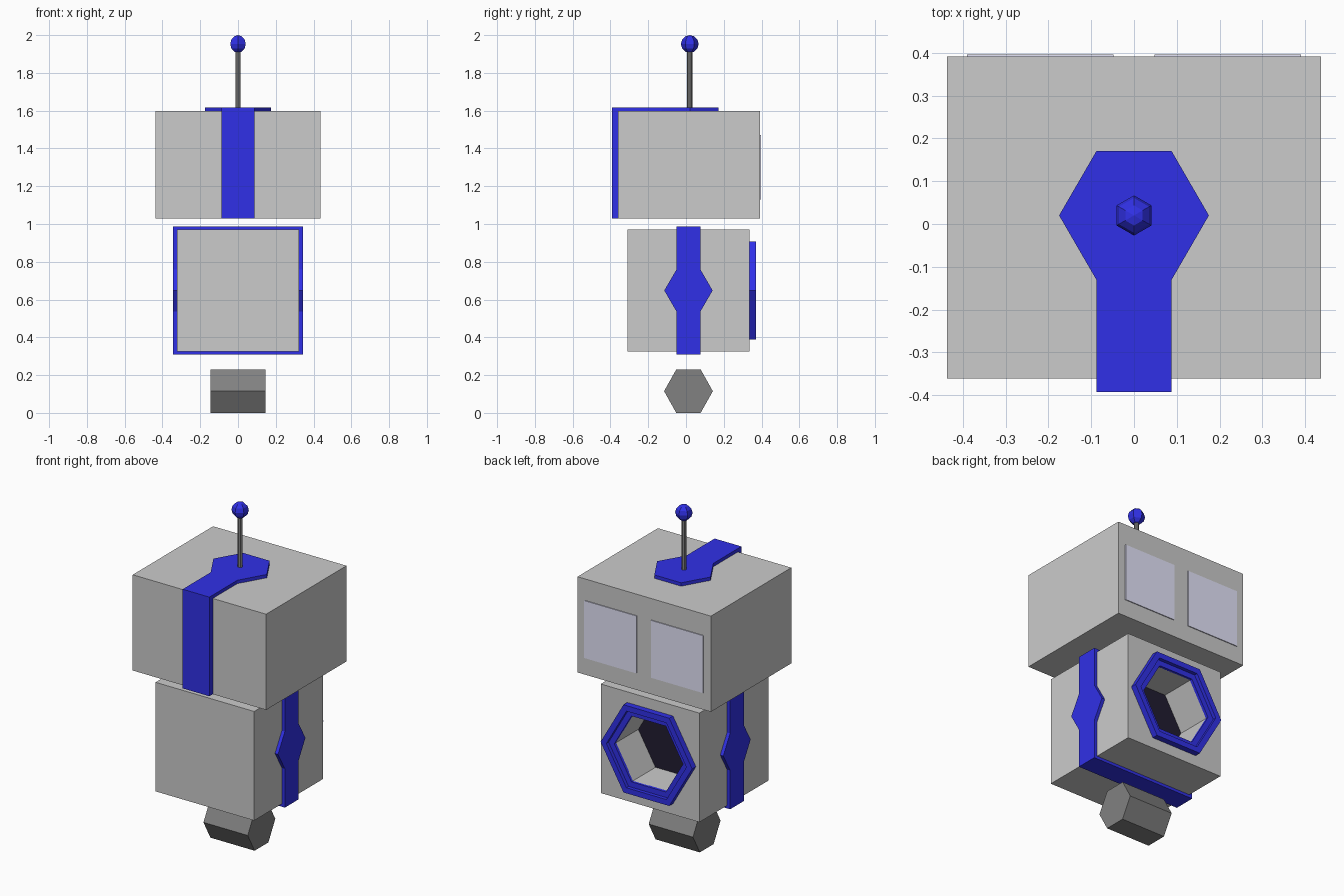
import bpy, bmesh
from math import cos, sin, pi

if "Cube" in bpy.data.objects:
    bpy.data.objects.remove(bpy.data.objects["Cube"])


def material(name, rgb):
    m = bpy.data.materials.new(name)
    m.diffuse_color = (*rgb, 1)
    m.use_nodes = True
    m.node_tree.nodes["Principled BSDF"].inputs["Base Color"].default_value = m.diffuse_color
    return m


BLUE = material("blue_trim", (0.03, 0.03, 0.8))
DARK = material("dark_grey", (0.22, 0.22, 0.22))
BLACK = material("black_panel", (0.015, 0.012, 0.03))
PALE = material("pale_glass", (0.78, 0.78, 0.95))


def finish(name, bm, mat):
    bmesh.ops.recalc_face_normals(bm, faces=bm.faces)
    me = bpy.data.meshes.new(name)
    bm.to_mesh(me)
    bm.free()
    ob = bpy.data.objects.new(name, me)
    bpy.context.collection.objects.link(ob)
    if mat:
        me.materials.append(mat)
    return ob


def prism(name, outline, axis, lo, hi, mat=None):
    """Extrude a 2D outline along an axis (x: yz outline, y: xz, z: xy)."""
    place = {"x": lambda a, b, t: (t, a, b),
             "y": lambda a, b, t: (a, t, b),
             "z": lambda a, b, t: (a, b, t)}[axis]
    bm = bmesh.new()
    ends = [[bm.verts.new(place(a, b, t)) for a, b in outline] for t in (lo, hi)]
    n = len(outline)
    for end in ends:
        bm.faces.new(end)
    for i in range(n):
        j = (i + 1) % n
        bm.faces.new((ends[0][i], ends[0][j], ends[1][j], ends[1][i]))
    return finish(name, bm, mat)


def box(name, x, y, z, mat=None):
    rect = [(x[0], y[0]), (x[1], y[0]), (x[1], y[1]), (x[0], y[1])]
    return prism(name, rect, "z", z[0], z[1], mat)


def ngon(r, ca, cb, n=6):
    return [(ca + r * cos(2 * pi * i / n), cb + r * sin(2 * pi * i / n)) for i in range(n)]


CY, CZ = 0.013, 0.648      # body centre

# Head with two pale eye panels on the back
box("head", (-0.437, 0.437), (-0.361, 0.391), (1.03, 1.597))
for s, side in ((-1, "left"), (1, "right")):
    box("eye_" + side, sorted((s * 0.048, s * 0.39)), (0.38, 0.396), (1.13, 1.47), PALE)

# Head trim: keyhole plate on top, strip down the front
keyhole = [(-0.0875, -0.393), (0.0875, -0.393), (0.0875, -0.131), (0.175, 0.02),
           (0.0875, 0.171), (-0.0875, 0.171), (-0.175, 0.02), (-0.0875, -0.131)]
prism("head_top_trim", keyhole, "z", 1.597, 1.617, BLUE)
box("head_front_trim", (-0.0875, 0.0875), (-0.393, -0.361), (1.03, 1.597), BLUE)

# Antenna with ball tip
prism("antenna_rod", ngon(0.014, 0, 0.02, 8), "z", 1.61, 1.93, DARK)
bm = bmesh.new()
bmesh.ops.create_uvsphere(bm, u_segments=6, v_segments=6, radius=0.047)
bmesh.ops.translate(bm, verts=bm.verts, vec=(0, 0.02, 1.953))
finish("antenna_ball", bm, BLUE)

# Body with a hexagonal pocket cut into the back
body = box("body", (-0.323, 0.323), (-0.31, 0.336), (0.325, 0.971))
cutter = prism("pocket_cutter", ngon(0.225, 0, CZ), "y", 0.12, 0.5)
cutter.hide_render = True
cutter.hide_viewport = True
cut = body.modifiers.new("pocket", "BOOLEAN")
cut.operation = "DIFFERENCE"
cut.solver = "EXACT"
cut.object = cutter
prism("pocket_floor", ngon(0.224, 0, CZ), "y", 0.115, 0.126, BLACK)

# Stepped hexagonal ring round the pocket: closed (radius, y) profile
profile = [(0.30, 0.333), (0.30, 0.371), (0.262, 0.371),
           (0.262, 0.35), (0.225, 0.35), (0.225, 0.333)]
bm = bmesh.new()
loops = [[bm.verts.new((r * cos(pi * k / 3), y, CZ + r * sin(pi * k / 3)))
          for k in range(6)] for r, y in profile]
for a in range(len(loops)):
    p, q = loops[a], loops[(a + 1) % len(loops)]
    for k in range(6):
        m = (k + 1) % 6
        bm.faces.new((p[k], p[m], q[m], q[k]))
finish("pocket_ring", bm, BLUE)

# Band round the body: hexagon-centred side plates, plain top and bottom
w, h = 0.064, 0.11
z0, z1 = 0.308, 0.988
plate = [(CY - w, z0), (CY + w, z0), (CY + w, CZ - h), (CY + 2 * w, CZ),
         (CY + w, CZ + h), (CY + w, z1), (CY - w, z1), (CY - w, CZ + h),
         (CY - 2 * w, CZ), (CY - w, CZ - h)]
for s, side in ((-1, "left"), (1, "right")):
    prism("band_" + side, plate, "x", s * 0.323, s * 0.343, BLUE)
box("band_top", (-0.323, 0.323), (CY - w, CY + w), (0.971, z1), BLUE)
box("band_bottom", (-0.323, 0.323), (CY - w, CY + w), (z0, 0.325), BLUE)

# Hexagonal foot roller
hexagon = [(a, b * 1.03) for a, b in ngon(0.129, CY, 0)]
prism("foot_roller", [(a, b + 0.115) for a, b in hexagon], "x", -0.145, 0.145, DARK)
